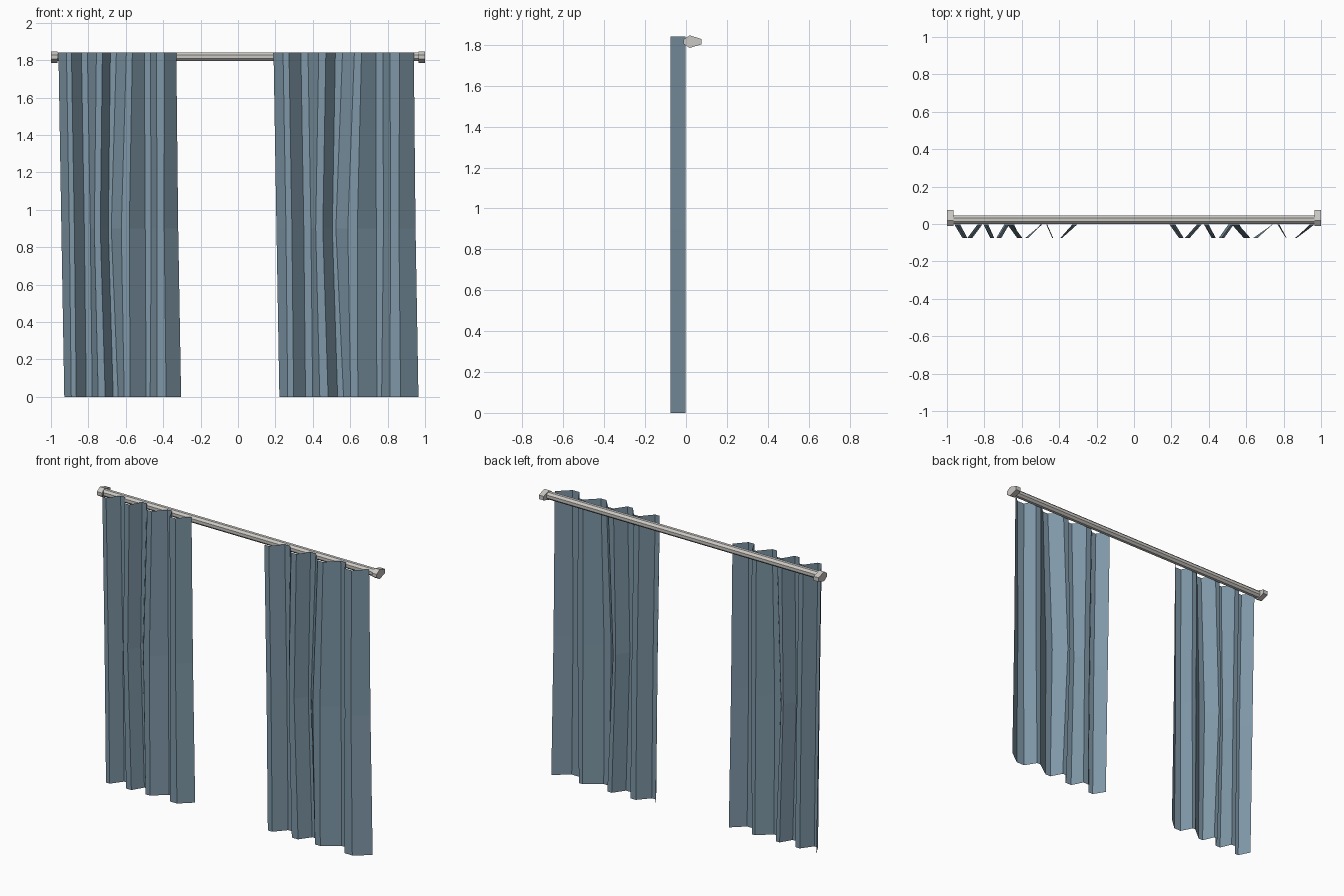
import bpy, bmesh, math
from mathutils import Matrix

if "Cube" in bpy.data.objects:
    bpy.data.objects.remove(bpy.data.objects["Cube"])


def material(name, rgb):
    m = bpy.data.materials.new(name)
    m.diffuse_color = (*rgb, 1)
    m.use_nodes = True
    m.node_tree.nodes["Principled BSDF"].inputs["Base Color"].default_value = m.diffuse_color
    return m


fabric = material("blue grey fabric", (0.21, 0.31, 0.385))
metal = material("pale metal", (0.60, 0.58, 0.55))


def finish(name, bm, mat):
    me = bpy.data.meshes.new(name)
    bm.to_mesh(me)
    bm.free()
    me.materials.append(mat)
    ob = bpy.data.objects.new(name, me)
    bpy.context.collection.objects.link(ob)
    return ob


# Curtain pleat positions (fraction-like units across a 118-wide panel) per height
LEVELS = [
    (1.84, [0, 8, 13, 23, 29, 38, 44, 52, 58, 68, 74, 86, 92, 98, 106, 118]),
    (0.90, [3, 11, 16, 26, 32, 36, 42, 50, 53, 63, 71, 87, 93, 99, 106, 120]),
    (0.00, [6, 13, 18, 28, 34, 40, 47, 55, 60, 66, 72, 88, 92, 99, 108, 123]),
]
FRONT, BACK = -0.075, -0.003


def curtain(name, x0, width):
    bm = bmesh.new()
    rows = []
    for z, cols in LEVELS:
        row = []
        for i, c in enumerate(cols):
            y = FRONT if i % 4 in (1, 2) else BACK
            # the side shift is the same on both panels, the pleats scale
            shift = {1.84: 0, 0.90: 3, 0.0: 6}[z]
            x = x0 + (c - shift) / 118 * width + shift * 0.0052
            row.append(bm.verts.new((x, y, z)))
        rows.append(row)
    for a, b in zip(rows, rows[1:]):
        for i in range(len(a) - 1):
            bm.faces.new((a[i], b[i], b[i + 1], a[i + 1]))
    return finish(name, bm, fabric)


curtain("left_curtain", -0.96, 0.63)
curtain("right_curtain", 0.19, 0.75)

# Eight-sided rod
bm = bmesh.new()
bmesh.ops.create_cone(
    bm, cap_ends=True, segments=8, radius1=0.0245, radius2=0.0245, depth=1.95,
    matrix=Matrix.Translation((0, 0.022, 1.817)) @ Matrix.Rotation(math.pi / 2, 4, 'Y')
    @ Matrix.Rotation(math.pi / 8, 4, 'Z'))
finish("curtain_rod", bm, metal)

# End brackets: six-sided outline extruded along x
OUTLINE = [(-0.012, 1.827), (0.018, 1.847), (0.075, 1.829),
           (0.075, 1.803), (0.018, 1.785), (-0.012, 1.805)]
for side, xa in (("left", -1.0), ("right", 0.965)):
    bm = bmesh.new()
    face = bm.faces.new([bm.verts.new((xa, y, z)) for y, z in OUTLINE])
    ext = bmesh.ops.extrude_face_region(bm, geom=[face])
    moved = [g for g in ext["geom"] if isinstance(g, bmesh.types.BMVert)]
    bmesh.ops.translate(bm, verts=moved, vec=(0.035, 0, 0))
    bmesh.ops.recalc_face_normals(bm, faces=bm.faces[:])
    finish(side + "_bracket", bm, metal)
